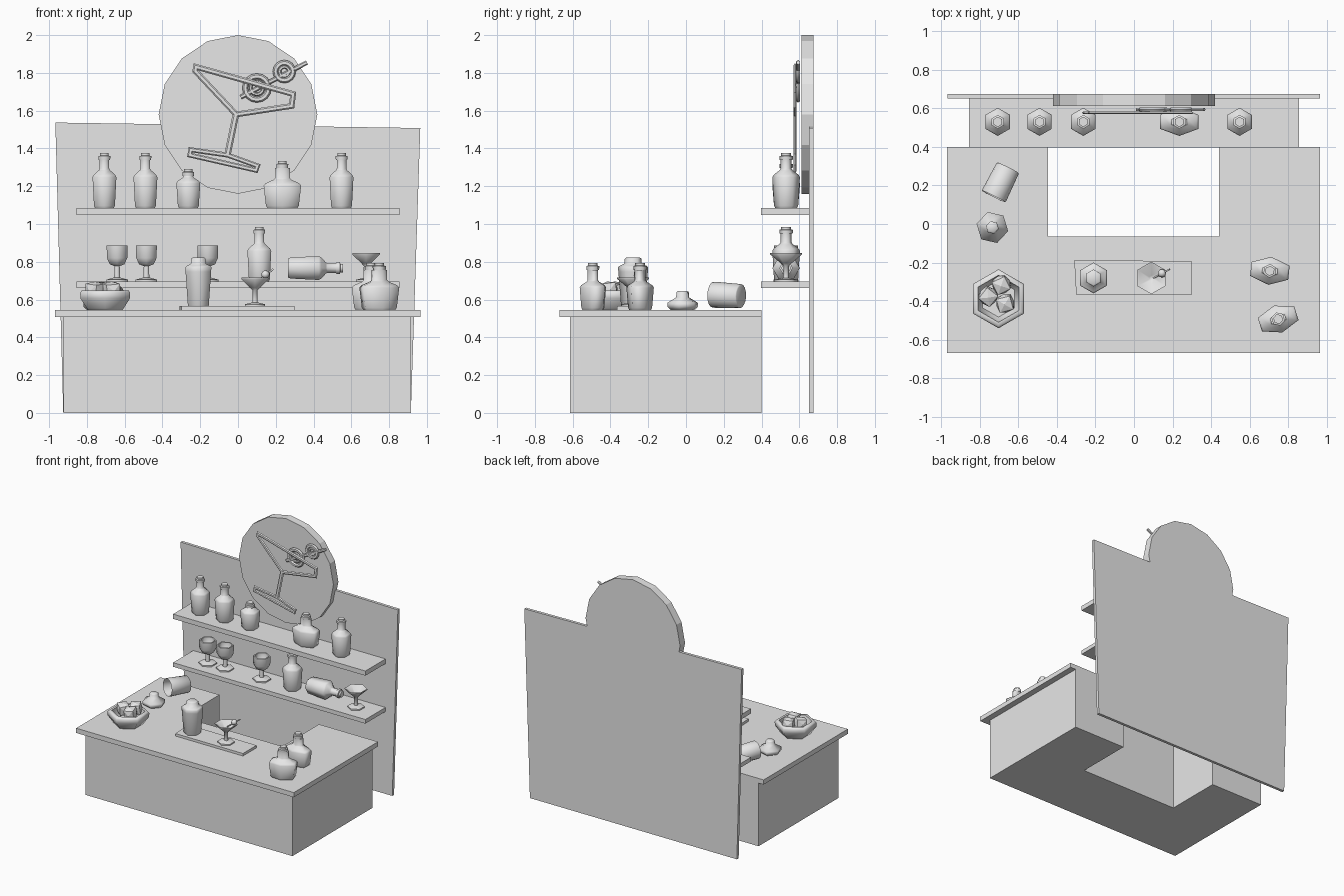
import bpy, bmesh, math
from mathutils import Vector

if "Cube" in bpy.data.objects:
    bpy.data.objects.remove(bpy.data.objects["Cube"])

grey = bpy.data.materials.new("plain grey")
grey.diffuse_color = (0.8, 0.8, 0.8, 1)
grey.use_nodes = True
grey.node_tree.nodes["Principled BSDF"].inputs["Base Color"].default_value = grey.diffuse_color


def add(name, bm, loc=(0, 0, 0), rot=(0, 0, 0), scale=(1, 1, 1), smooth=None):
    bmesh.ops.recalc_face_normals(bm, faces=bm.faces[:])
    me = bpy.data.meshes.new(name)
    bm.to_mesh(me)
    bm.free()
    me.materials.append(grey)
    ob = bpy.data.objects.new(name, me)
    bpy.context.collection.objects.link(ob)
    ob.location, ob.rotation_euler, ob.scale = loc, rot, scale
    if smooth:
        bpy.ops.object.select_all(action='DESELECT')
        ob.select_set(True)
        bpy.context.view_layer.objects.active = ob
        bpy.ops.object.shade_smooth_by_angle(angle=math.radians(smooth))
    return ob


def prism(name, pts, lo, hi, axis='z'):
    """Outline extruded along z, or along y when the outline is (x, z)."""
    bm = bmesh.new()
    place = (lambda a, b, h: (a, b, h)) if axis == 'z' else (lambda a, b, h: (a, h, b))
    rings = [[bm.verts.new(place(a, b, h)) for a, b in pts] for h in (lo, hi)]
    for r in rings:
        bm.faces.new(r)
    n = len(pts)
    for i in range(n):
        j = (i + 1) % n
        bm.faces.new((rings[0][i], rings[0][j], rings[1][j], rings[1][i]))
    return add(name, bm)


def box(name, x0, x1, y0, y1, z0, z1):
    return prism(name, [(x0, y0), (x1, y0), (x1, y1), (x0, y1)], z0, z1)


def lathe(name, profile, loc, n=6, rot=(0, 0, 0), scale=(1, 1, 1), smooth=62):
    """Closed turned shape from (radius, height) pairs, capped at both ends."""
    bm = bmesh.new()
    rings = []
    for r, z in profile:
        rings.append([bm.verts.new((r * math.cos(math.pi / 2 + i * math.tau / n),
                                    r * math.sin(math.pi / 2 + i * math.tau / n), z))
                      for i in range(n)])
    for a, b in zip(rings, rings[1:]):
        for i in range(n):
            j = (i + 1) % n
            bm.faces.new((a[i], a[j], b[j], b[i]))
    bm.faces.new(rings[0])
    bm.faces.new(rings[-1])
    return add(name, bm, loc, rot, scale, smooth)


def tube(name, pts, y, width, depth, closed=True):
    """Flattened six-sided tube along an (x, z) path, mitred at corners."""
    bm = bmesh.new()
    P = [Vector(p) for p in pts]
    n = len(P)
    rings = []
    for i, p in enumerate(P):
        a = P[i - 1] if closed or i else p
        b = P[(i + 1) % n] if closed or i < n - 1 else p
        d0 = (p - a).normalized() if p != a else (b - p).normalized()
        d1 = (b - p).normalized() if p != b else d0
        n0, n1 = Vector((-d0.y, d0.x)), Vector((-d1.y, d1.x))
        m = (n0 + n1).normalized()
        m *= 1 / max(m.dot(n0), 0.6)
        rings.append([bm.verts.new((p.x + m.x * width * math.cos(k * math.pi / 3),
                                    y + depth * math.sin(k * math.pi / 3),
                                    p.y + m.y * width * math.cos(k * math.pi / 3)))
                      for k in range(6)])
    for i in range(n if closed else n - 1):
        a, b = rings[i], rings[(i + 1) % n]
        for k in range(6):
            j = (k + 1) % 6
            bm.faces.new((a[k], a[j], b[j], b[k]))
    if not closed:
        bm.faces.new(rings[0])
        bm.faces.new(rings[-1])
    return add(name, bm, smooth=35)


def circle(cx, cz, r, n):
    return [(cx + r * math.sin(i * math.tau / n), cz + r * math.cos(i * math.tau / n))
            for i in range(n)]


# Counter: U-shaped body and overhanging top
def u_shape(x0, x1, y0):
    return [(x0, y0), (x1, y0), (x1, 0.4), (0.44, 0.4), (0.44, -0.065),
            (-0.445, -0.065), (-0.445, 0.4), (x0, 0.4)]


prism("counter_body", u_shape(-0.925, 0.915, -0.615), 0, 0.507)
prism("counter_top", u_shape(-0.97, 0.965, -0.67), 0.507, 0.545)

# Back wall, shelves and round sign
prism("back_wall", [(-0.925, 0), (0.915, 0), (0.965, 1.508), (-0.967, 1.537)], 0.652, 0.675, 'y')
for label, z0, z1 in (("upper", 1.047, 1.085), ("lower", 0.662, 0.695)):
    box(label + "_shelf", -0.855, 0.855, 0.397, 0.655, z0, z1)
prism("sign_disc", circle(0, 1.58, 0.42, 16), 0.612, 0.675, 'y')

# Sign tubes: glass outline, foot, olives and pick
tube("sign_bowl", [(-0.222, 1.832), (0.292, 1.688), (0.277, 1.625), (-0.008, 1.58), (-0.225, 1.812)][:2]
     + [(0.284, 1.625), (-0.01, 1.58), (-0.226, 1.81)], 0.577, 0.015, 0.008)
tube("sign_stem", [(-0.01, 1.585), (-0.055, 1.37)], 0.577, 0.017, 0.008, False)
tube("sign_foot", [(-0.25, 1.393), (-0.055, 1.365), (0.103, 1.308), (0.095, 1.285), (-0.255, 1.365)],
     0.577, 0.013, 0.008)
for i, (x, z, r) in enumerate(((0.10, 1.72, 0.062), (0.245, 1.807, 0.046))):
    tube(f"sign_olive_{i}", circle(x, z, r, 16), 0.594, 0.015, 0.012)
    tube(f"sign_olive_hole_{i}", circle(x, z, r * 0.55, 12), 0.594, 0.009, 0.010)
tube("sign_pick", [(0.015, 1.672), (0.365, 1.855)], 0.594, 0.012, 0.010, False)


# Bottles: tapered body, shoulder, neck and stopper
def bottle(name, loc, shoulder, neck, top, sx=1.0, rot=(0, 0, 0)):
    lathe(name, [(0.058, 0), (0.064, 0.012), (0.073, shoulder), (0.066, shoulder + 0.012),
                 (0.034, neck), (0.029, neck + 0.008), (0.029, top - 0.036)],
          loc, rot=rot, scale=(sx, 1, 1))
    # stopper keeps its own round shape on wide bottles
    ob = lathe(name + "_stopper", [(0.035, top - 0.036), (0.036, top - 0.016), (0.026, top - 0.013),
                                   (0.026, top)], loc, rot=rot)
    return ob


TALL, WIDE, SHORT = (0.163, 0.2, 0.29), (0.118, 0.15, 0.248), (0.13, 0.16, 0.205)
for i, (x, kind, sx) in enumerate(((-0.707, TALL, 1), (-0.49, TALL, 1), (-0.263, SHORT, 1),
                                   (0.235, WIDE, 1.57), (0.548, TALL, 1))):
    bottle(f"upper_bottle_{i}", (x, 0.53, 1.085), *kind, sx)
bottle("lower_bottle", (0.113, 0.53, 0.695), *TALL)
bottle("lying_bottle", (0.265, 0.53, 0.767), *TALL, 1, (0, math.pi / 2, 0))
bottle("counter_bottle_back", (0.705, -0.243, 0.545), *WIDE, 1.57, (0, 0, -0.1))
bottle("counter_bottle_front", (0.748, -0.493, 0.545), *WIDE, 1.57, (0, 0, 0.3))

# Goblets and cocktail glasses
for i, x in enumerate((-0.64, -0.485, -0.16)):
    lathe(f"goblet_{i}", [(0.066, 0), (0.066, 0.01), (0.018, 0.022), (0.016, 0.082), (0.045, 0.092),
                          (0.062, 0.125), (0.064, 0.19), (0.053, 0.19), (0.05, 0.13), (0.02, 0.105)],
          (x, 0.53, 0.695))
for name, loc in (("shelf_cocktail_glass", (0.678, 0.53, 0.695)),
                  ("counter_cocktail_glass", (0.09, -0.28, 0.565))):
    lathe(name, [(0.062, 0), (0.062, 0.01), (0.016, 0.02), (0.014, 0.083), (0.03, 0.098),
                 (0.084, 0.144), (0.084, 0.151), (0.074, 0.149), (0.012, 0.1)], loc)

# Garnish in the counter glass
pick_dir = Vector((0.085, 0.045, 0.065))
turn = pick_dir.to_track_quat('Z', 'Y').to_euler()
lathe("garnish_pick", [(0.005, 0), (0.005, pick_dir.length)], (0.1, -0.28, 0.695), rot=turn)
bm = bmesh.new()
bmesh.ops.create_uvsphere(bm, u_segments=8, v_segments=6, radius=0.022)
add("garnish_olive", bm, (0.145, -0.256, 0.733), turn, smooth=62)

# Serving mat and shaker
prism("serving_mat", [(-0.3, -0.366), (0.3, -0.366), (0.3, -0.194), (-0.31, -0.186)], 0.545, 0.565)
lathe("shaker", [(0.06, 0), (0.064, 0.008), (0.078, 0.185), (0.08, 0.208), (0.072, 0.216),
                 (0.046, 0.228), (0.044, 0.255), (0.036, 0.26)], (-0.21, -0.28, 0.562))

# Shaker lid and tipped-over cup
lathe("shaker_lid", [(0.066, 0), (0.084, 0.016), (0.084, 0.038), (0.036, 0.066), (0.034, 0.094),
                     (0.026, 0.101)], (-0.735, -0.018, 0.545), rot=(0, 0, 0.3))
axis = Vector((0.072, 0.145, -0.008))
lathe("tipped_cup", [(0.058, 0.02), (0.068, 0), (0.069, 0.012), (0.064, 0.163), (0.058, 0.167)][1:]
      , (-0.728, 0.143, 0.626), n=16, rot=axis.to_track_quat('Z', 'Y').to_euler()).name = "tipped_cup"
cup = bpy.data.objects["tipped_cup"]
bm = bmesh.new()
bm.from_mesh(cup.data)
mouth = min(bm.faces, key=lambda f: f.calc_center_median().z)
bmesh.ops.inset_region(bm, faces=[mouth], thickness=0.008)
for v in mouth.verts:
    v.co.z += 0.13
bm.to_mesh(cup.data)
bm.free()

# Ice bowl with cubes
lathe("ice_bowl", [(0.105, 0), (0.112, 0.008), (0.152, 0.062), (0.153, 0.092), (0.143, 0.103),
                   (0.122, 0.103), (0.115, 0.07), (0.095, 0.03)], (-0.703, -0.388, 0.545))
for i, (x, y, a) in enumerate(((-0.688, -0.315, 0.45), (-0.757, -0.375, 0.9), (-0.668, -0.412, 0.25))):
    bm = bmesh.new()
    bmesh.ops.create_cube(bm, size=0.072)
    bmesh.ops.poke(bm, faces=bm.faces[:], offset=0.012)
    add(f"ice_cube_{i}", bm, (x, y, 0.648), (0.12, -0.1, a))
